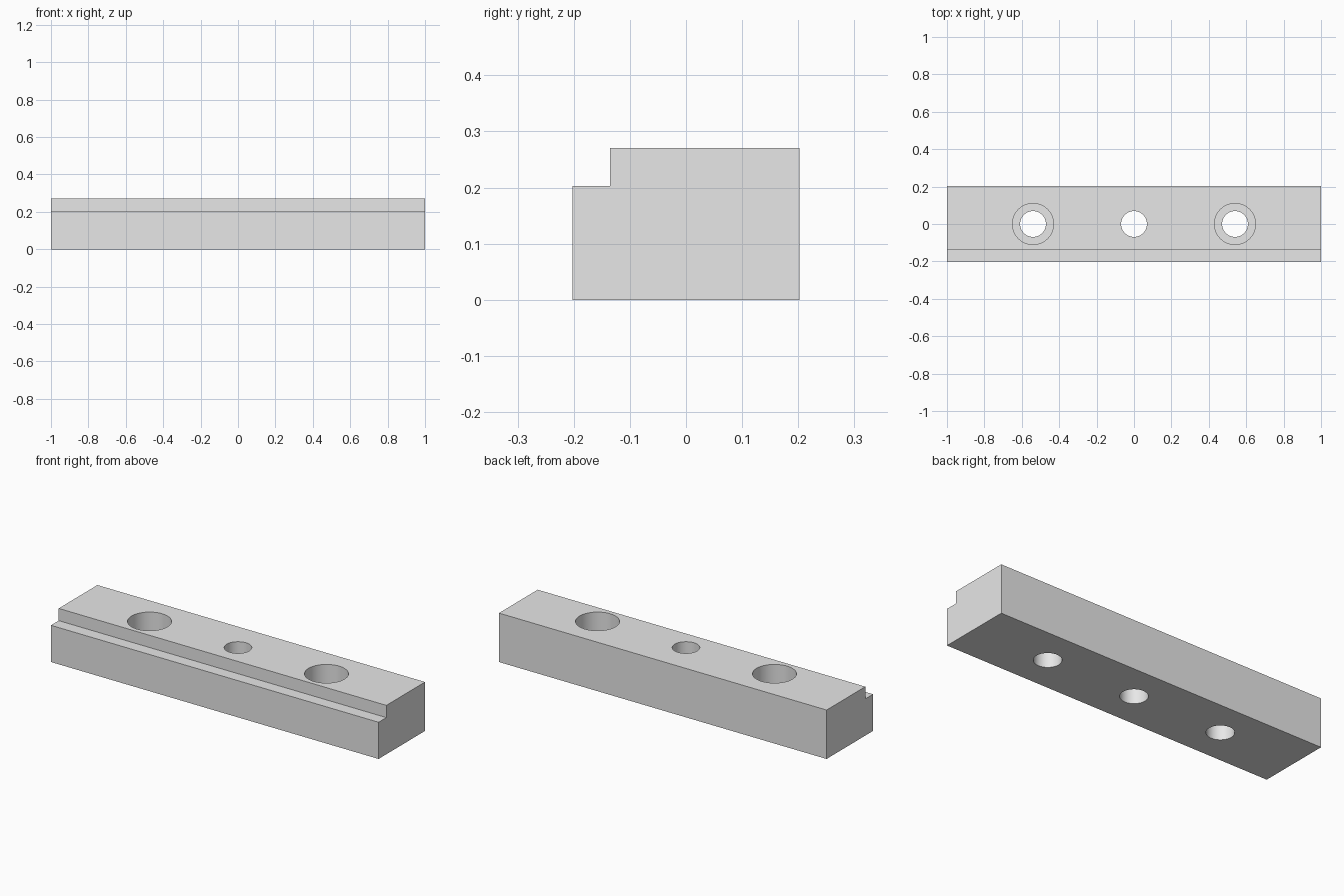
import bpy, bmesh, math

if "Cube" in bpy.data.objects:
    bpy.data.objects.remove(bpy.data.objects["Cube"], do_unlink=True)

HEIGHT = 0.27
HALF_LENGTH = 1.0
HOLE_RADIUS = 0.069
BORE_RADIUS = 0.11
BORE_FLOOR = 0.135

# Single plain grey material
grey = bpy.data.materials.new("light grey")
grey.use_nodes = True
colour = (0.8, 0.8, 0.8, 1.0)
grey.diffuse_color = colour
grey.node_tree.nodes["Principled BSDF"].inputs["Base Color"].default_value = colour

# Bar: stepped cross-section (y, z) extruded along x
profile = [(-0.2025, 0), (0.2025, 0), (0.2025, HEIGHT), (-0.135, HEIGHT),
           (-0.135, 0.2025), (-0.2025, 0.2025)]
bm = bmesh.new()
face = bm.faces.new([bm.verts.new((-HALF_LENGTH, y, z)) for y, z in profile])
ext = bmesh.ops.extrude_face_region(bm, geom=[face])
bmesh.ops.translate(bm, vec=(2 * HALF_LENGTH, 0, 0),
                    verts=[g for g in ext["geom"] if isinstance(g, bmesh.types.BMVert)])
bmesh.ops.recalc_face_normals(bm, faces=bm.faces)
mesh = bpy.data.meshes.new("stepped_bar")
bm.to_mesh(mesh)
bm.free()
mesh.materials.append(grey)
bar = bpy.data.objects.new("stepped_bar", mesh)
bpy.context.collection.objects.link(bar)


def drill(x, radius, z_from):
    """Cut a vertical hole from z_from up through the top of the bar."""
    z_to = HEIGHT + 0.1
    bpy.ops.mesh.primitive_cylinder_add(vertices=64, radius=radius, depth=z_to - z_from,
                                        location=(x, 0, (z_from + z_to) / 2))
    cutter = bpy.context.object
    cutter.name = "hole_cutter"
    cutter.hide_render = True
    cutter.data.materials.append(grey)
    mod = bar.modifiers.new("hole", 'BOOLEAN')
    mod.operation = 'DIFFERENCE'
    mod.solver = 'EXACT'
    mod.object = cutter
    bpy.ops.object.select_all(action='DESELECT')
    bar.select_set(True)
    bpy.context.view_layer.objects.active = bar
    bpy.ops.object.modifier_apply(modifier=mod.name)
    bpy.data.objects.remove(cutter, do_unlink=True)


# Centre through hole, and a counterbored screw hole on each side
drill(0, HOLE_RADIUS, -0.1)
for x in (-0.54, 0.54):
    drill(x, BORE_RADIUS, BORE_FLOOR)
    drill(x, HOLE_RADIUS, -0.1)

# Smooth hole walls, sharp edges elsewhere
bpy.ops.object.shade_smooth_by_angle(angle=math.radians(30))
